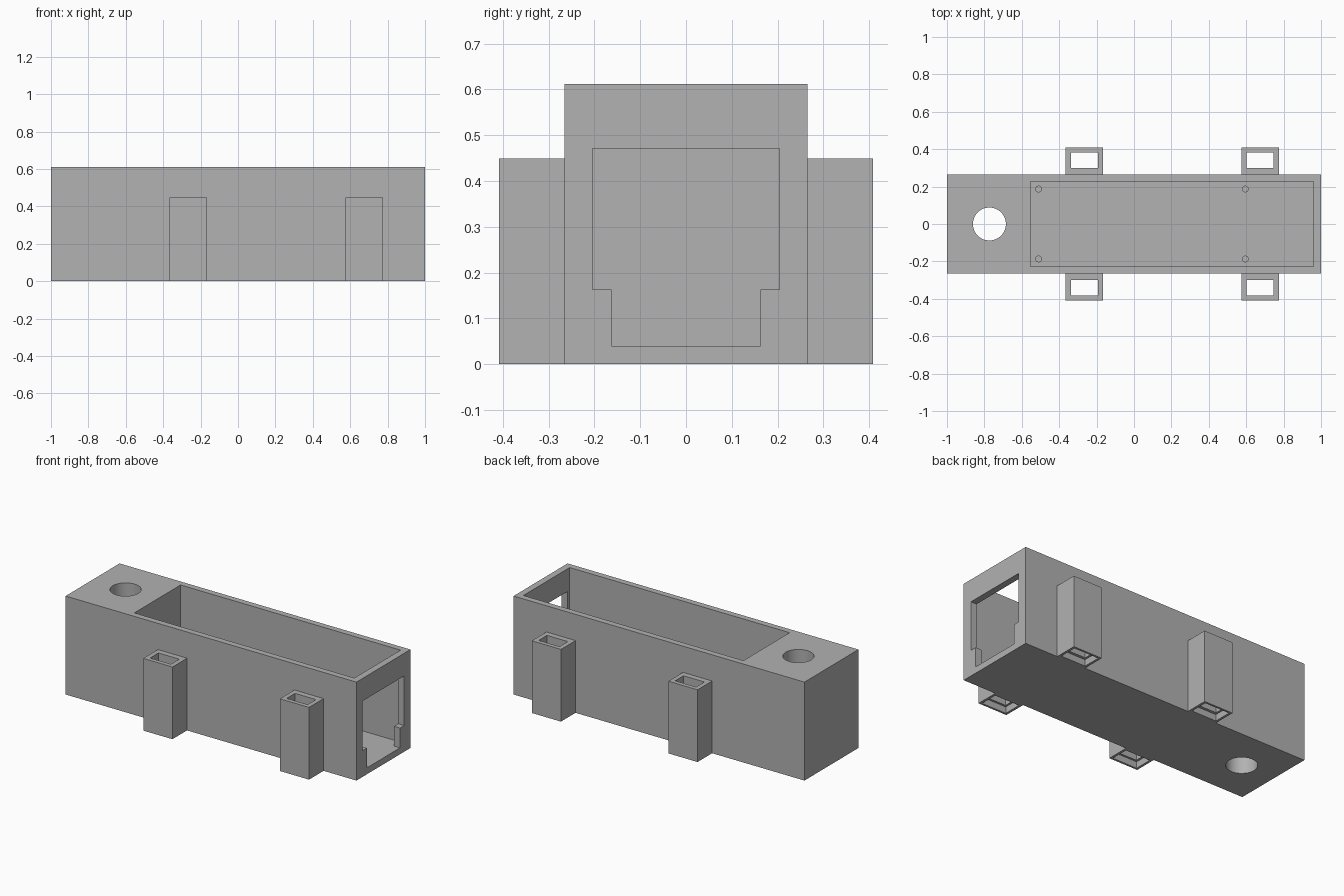
import bpy
import math

cube = bpy.data.objects.get("Cube")
if cube:
    bpy.data.objects.remove(cube, do_unlink=True)

grey = bpy.data.materials.new("plain_grey")
grey.use_nodes = True
GREY = (0.445, 0.445, 0.445, 1)
grey.diffuse_color = GREY
grey.node_tree.nodes["Principled BSDF"].inputs["Base Color"].default_value = GREY


def box(name, x, y, z):
    """Box from (min, max) ranges."""
    bpy.ops.mesh.primitive_cube_add(size=1, location=[sum(r) / 2 for r in (x, y, z)])
    ob = bpy.context.object
    ob.name = name
    ob.scale = [r[1] - r[0] for r in (x, y, z)]
    bpy.ops.object.transform_apply(location=True, rotation=False, scale=True)
    ob.data.materials.append(grey)
    return ob


def cylinder(name, x, y, radius, z, sides):
    bpy.ops.mesh.primitive_cylinder_add(vertices=sides, radius=radius, depth=z[1] - z[0],
                                        location=(x, y, sum(z) / 2))
    ob = bpy.context.object
    ob.name = name
    ob.data.materials.append(grey)
    return ob


def cut(target, *cutters):
    """Subtract each cutter in turn, then discard it."""
    for cutter in cutters:
        cutter.hide_render = True
        mod = target.modifiers.new("cut", "BOOLEAN")
        mod.operation = "DIFFERENCE"
        mod.solver = "EXACT"
        mod.object = cutter
        bpy.context.view_layer.objects.active = target
        bpy.ops.object.modifier_apply(modifier=mod.name)
        bpy.data.objects.remove(cutter, do_unlink=True)


def smooth(ob):
    bpy.ops.object.select_all(action="DESELECT")
    ob.select_set(True)
    bpy.context.view_layer.objects.active = ob
    bpy.ops.object.shade_smooth_by_angle(angle=math.radians(30))


HEIGHT, FLOOR, SHOULDER = 0.612, 0.04, 0.163

# Main housing: open tray, round through hole, stepped end window
housing = box("housing", (-1, 1), (-0.265, 0.265), (0, HEIGHT))
cut(housing,
    box("tray_cutter", (-0.554, 0.959), (-0.227, 0.227), (FLOOR, 0.8)),
    cylinder("hole_cutter", -0.773, 0, 0.088, (-0.1, 0.8), 64),
    box("window_upper_cutter", (0.9, 1.1), (-0.204, 0.204), (SHOULDER, 0.471)),
    box("window_lower_cutter", (0.9, 1.1), (-0.163, 0.163), (FLOOR, 0.3)))
smooth(housing)

# Mounting pegs on the tray floor
for end, x in (("rear", -0.51), ("window", 0.595)):
    for side, s in (("left", 1), ("right", -1)):
        peg = cylinder(f"peg_{end}_{side}", x, s * 0.187, 0.018, (FLOOR - 0.01, SHOULDER), 24)
        smooth(peg)

# Side sockets: hollow posts with a wider recess underneath
for end, x in (("rear", -0.265), ("window", 0.674)):
    for side, s in (("front", -1), ("back", 1)):
        def span(a, b):
            return tuple(sorted((s * a, s * b)))

        socket = box(f"socket_{end}_{side}", (x - 0.1, x + 0.1), span(0.265, 0.408), (0, 0.449))
        cut(socket,
            box("slot_cutter", (x - 0.072, x + 0.072), span(0.3, 0.382), (-0.1, 0.6)),
            box("recess_cutter", (x - 0.085, x + 0.085), span(0.283, 0.395), (-0.1, 0.04)))
